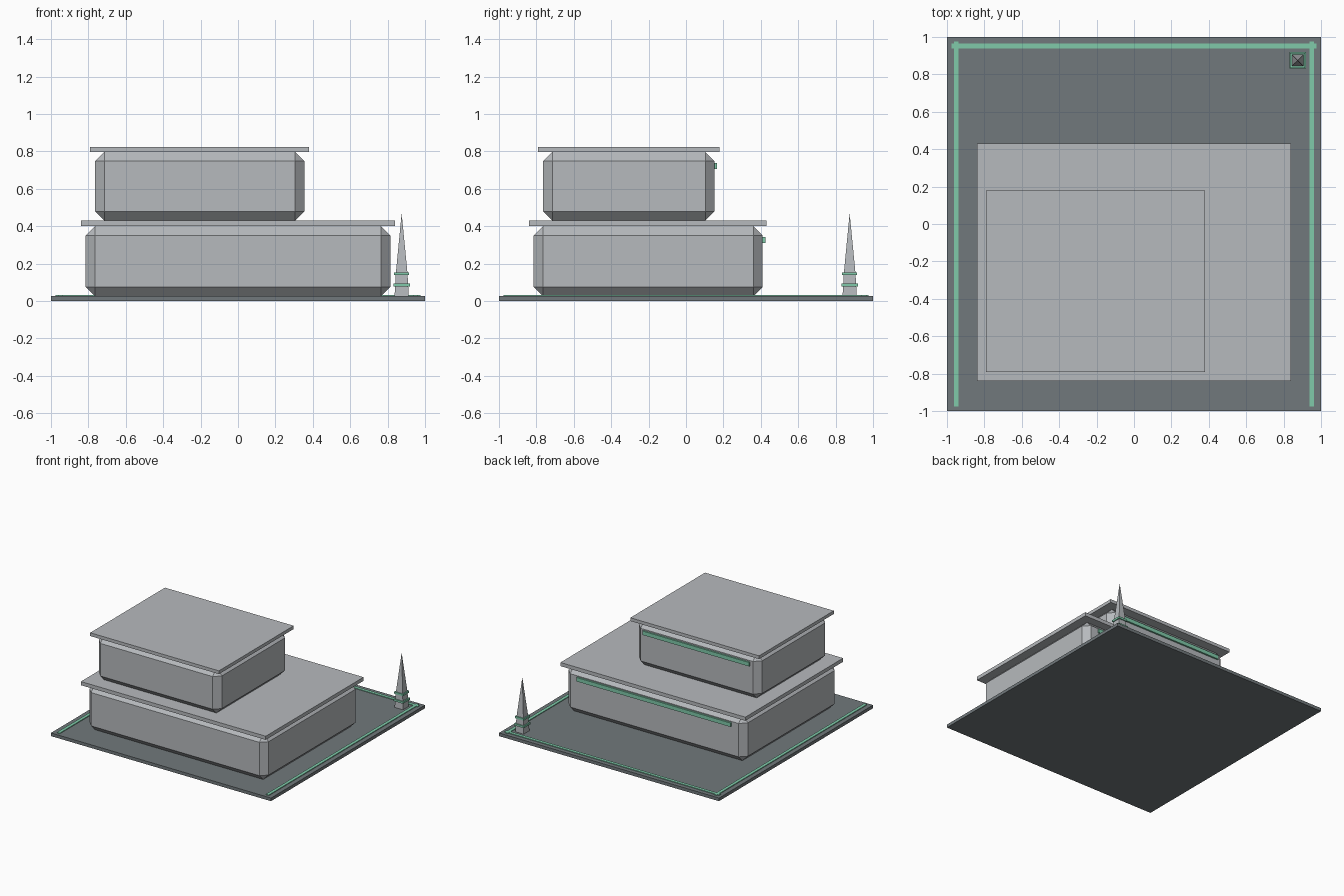
import bpy
import bmesh
from mathutils import Vector

old = bpy.data.objects.get("Cube")
if old:
    bpy.data.objects.remove(old, do_unlink=True)


def material(name, rgb):
    m = bpy.data.materials.new(name)
    m.use_nodes = True
    m.diffuse_color = (*rgb, 1)
    m.node_tree.nodes["Principled BSDF"].inputs["Base Color"].default_value = (*rgb, 1)
    return m


concrete = material("light_concrete", (0.47, 0.49, 0.51))
paving = material("dark_paving", (0.165, 0.19, 0.2))
glow = material("mint_green", (0.215, 0.59, 0.4))


def finish(name, bm, mat):
    bmesh.ops.recalc_face_normals(bm, faces=bm.faces)
    mesh = bpy.data.meshes.new(name)
    bm.to_mesh(mesh)
    bm.free()
    mesh.materials.append(mat)
    obj = bpy.data.objects.new(name, mesh)
    bpy.context.collection.objects.link(obj)
    return obj


def box(name, x, y, z, mat, chamfer=0):
    """Box from (min, max) ranges, optionally chamfered on every edge."""
    bm = bmesh.new()
    bmesh.ops.create_cube(bm, size=1)
    low, high = (Vector(c) for c in zip(x, y, z))
    bmesh.ops.scale(bm, vec=high - low, verts=bm.verts)
    bmesh.ops.translate(bm, vec=(low + high) / 2, verts=bm.verts)
    if chamfer:
        bmesh.ops.bevel(bm, geom=bm.edges[:], offset=chamfer, segments=1,
                        affect='EDGES', profile=0.5)
    return finish(name, bm, mat)


def square_spire(name, centre, profile, mat):
    """Square tower skinned through (half width, height) pairs up to a point."""
    bm = bmesh.new()
    cx, cy = centre
    rings = [[bm.verts.new((cx + sx * h, cy + sy * h, z))
              for sx, sy in ((-1, -1), (1, -1), (1, 1), (-1, 1))]
             for h, z in profile[:-1]]
    tip = bm.verts.new((cx, cy, profile[-1][1]))
    bm.faces.new(rings[0])
    for a, b in zip(rings, rings[1:]):
        for i in range(4):
            j = (i + 1) % 4
            bm.faces.new((a[i], a[j], b[j], b[i]))
    for i in range(4):
        bm.faces.new((rings[-1][i], rings[-1][(i + 1) % 4], tip))
    return finish(name, bm, mat)


# Ground plate with light strips on three sides
GROUND = 0.026
box("ground_plate", (-1, 1), (-1, 1), (0, GROUND), paving)
for side, s in (("left", 1), ("right", -1)):
    box(f"{side}_ground_strip", sorted((s * 0.937, s * 0.963)), (-0.975, 0.975),
        (GROUND, 0.032), glow)
box("back_ground_strip", (-0.975, 0.975), (0.939, 0.965), (GROUND, 0.0315), glow)

# Lower storey
box("lower_storey", (-0.815, 0.815), (-0.815, 0.41), (GROUND, 0.4), concrete, 0.05)
box("lower_roof", (-0.84, 0.84), (-0.84, 0.43), (0.4, 0.43), concrete)
box("lower_back_light", (-0.7, 0.7), (0.405, 0.424), (0.31, 0.342), glow)

# Upper storey
box("upper_storey", (-0.765, 0.355), (-0.765, 0.153), (0.43, 0.798), concrete, 0.05)
box("upper_roof", (-0.79, 0.38), (-0.79, 0.18), (0.798, 0.825), concrete)
box("upper_back_light", (-0.69, 0.28), (0.148, 0.167), (0.706, 0.738), glow)

# Corner spire with two bands
SX = SY = 0.875
square_spire("corner_spire", (SX, SY),
             [(0.038, GROUND), (0.031, 0.15), (0, 0.47)], concrete)
for label, half, z in (("lower", 0.044, 0.087), ("upper", 0.04, 0.146)):
    box(f"{label}_spire_band", (SX - half, SX + half), (SY - half, SY + half),
        (z - 0.008, z + 0.008), glow)
